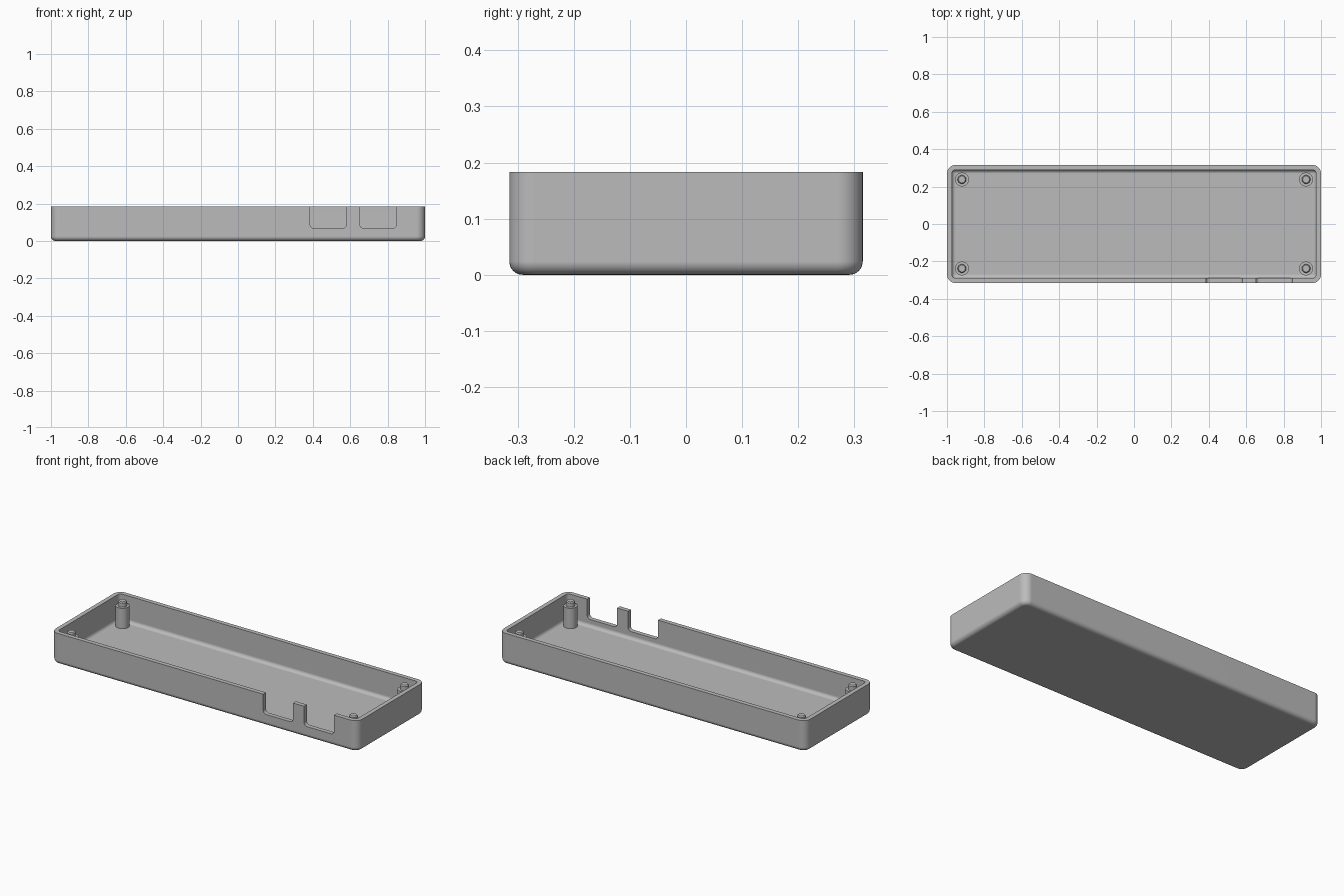
import bpy, bmesh, math

if "Cube" in bpy.data.objects:
    bpy.data.objects.remove(bpy.data.objects["Cube"])

grey = bpy.data.materials.new("plain_grey")
grey.diffuse_color = (0.5, 0.5, 0.5, 1)
grey.use_nodes = True
grey.node_tree.nodes["Principled BSDF"].inputs["Base Color"].default_value = grey.diffuse_color

HX, HY, H = 1.0, 0.315, 0.183      # outer half sizes and height
WALL, FLOOR = 0.026, 0.026
CORNER, EDGE, INNER_EDGE = 0.045, 0.024, 0.02


def rounded_rect(hx, hy, r, seg=8):
    pts = []
    for i, (sx, sy) in enumerate([(1, 1), (-1, 1), (-1, -1), (1, -1)]):
        for k in range(seg + 1):
            a = math.pi / 2 * (i + k / seg)
            pts.append((sx * (hx - r) + r * math.cos(a), sy * (hy - r) + r * math.sin(a)))
    return pts


def loft(name, rings):
    """Skin a stack of equal-length point rings and cap both ends."""
    bm = bmesh.new()
    loops = [[bm.verts.new(p) for p in ring] for ring in rings]
    n = len(loops[0])
    for a, b in zip(loops, loops[1:]):
        for i in range(n):
            j = (i + 1) % n
            bm.faces.new((a[i], a[j], b[j], b[i]))
    bm.faces.new(loops[0][::-1])
    bm.faces.new(loops[-1])
    bmesh.ops.recalc_face_normals(bm, faces=bm.faces)
    me = bpy.data.meshes.new(name)
    bm.to_mesh(me)
    bm.free()
    me.materials.append(grey)
    ob = bpy.data.objects.new(name, me)
    bpy.context.collection.objects.link(ob)
    return ob


def activate(ob):
    bpy.ops.object.select_all(action='DESELECT')
    ob.select_set(True)
    bpy.context.view_layer.objects.active = ob


def smooth(ob):
    activate(ob)
    bpy.ops.object.shade_smooth_by_angle(angle=math.radians(30))
    wn = ob.modifiers.new("even_shading", 'WEIGHTED_NORMAL')
    wn.keep_sharp = True


# Open tray: outer fillet, outer wall, rim, inner wall, inner fillet, floor
def tray_ring(inset, z):
    r = max(CORNER - inset, 0.002)
    return [(x, y, z) for x, y in rounded_rect(HX - inset, HY - inset, r)]


rings = []
for k in range(9):
    a = math.pi / 2 * k / 8
    rings.append(tray_ring(EDGE * (1 - math.sin(a)), EDGE * (1 - math.cos(a))))
rings += [tray_ring(0, H), tray_ring(WALL, H)]
for k in range(9):
    a = math.pi / 2 * k / 8
    rings.append(tray_ring(WALL + INNER_EDGE * (1 - math.cos(a)),
                           FLOOR + INNER_EDGE * (1 - math.sin(a))))
tray = loft("tray", rings)

# Two port notches cut through the front wall, with rounded lower corners
for i, (x0, x1) in enumerate([(0.385, 0.58), (0.652, 0.847)]):
    zb, r = 0.068, 0.02
    prof = [(x1, 0.25), (x0, 0.25)]
    for cx, start in ((x0 + r, math.pi), (x1 - r, 1.5 * math.pi)):
        for k in range(7):
            a = start + math.pi / 2 * k / 6
            prof.append((cx + r * math.cos(a), zb + r + r * math.sin(a)))
    cutter = loft(f"notch_cutter_{i + 1}", [[(x, y, z) for x, z in prof] for y in (-0.4, -0.275)])
    cutter.hide_render = True
    cutter.hide_viewport = True
    cut = tray.modifiers.new("notch", 'BOOLEAN')
    cut.operation, cut.solver, cut.object = 'DIFFERENCE', 'EXACT', cutter
    activate(tray)
    bpy.ops.object.modifier_apply(modifier=cut.name)
smooth(tray)

# Corner posts with a stepped, chamfered locating pin
PROFILE = [(0.037, 0.02), (0.037, 0.146), (0.023, 0.146), (0.023, 0.17), (0.018, 0.176)]
for sx, nx in ((-1, "left"), (1, "right")):
    for sy, ny in ((-1, "front"), (1, "back")):
        post = loft(f"post_{ny}_{nx}", [
            [(sx * 0.92 + r * math.cos(t * math.pi / 16),
              sy * 0.238 + r * math.sin(t * math.pi / 16), z) for t in range(32)]
            for r, z in PROFILE])
        smooth(post)
